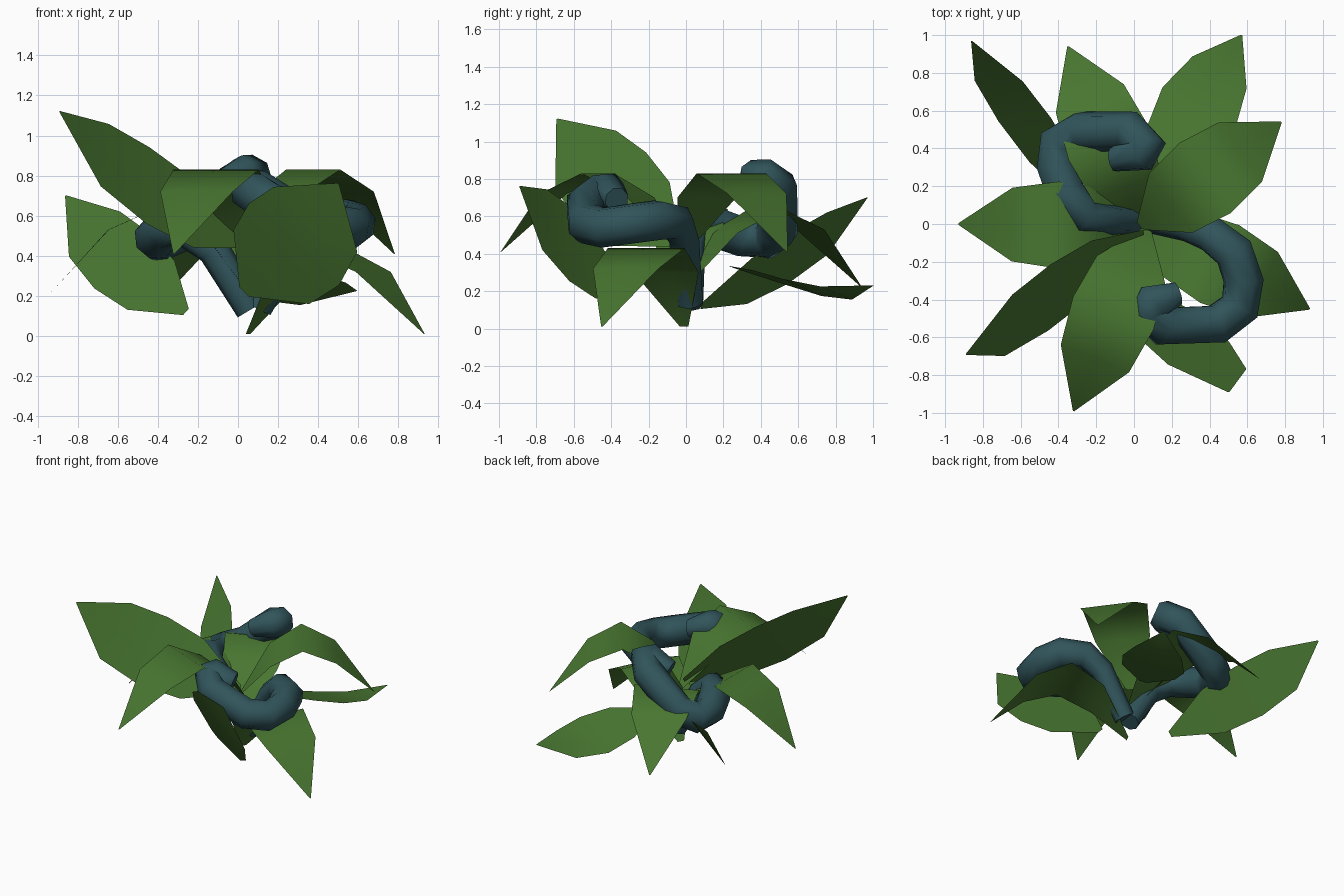
import bpy, math
from mathutils import Vector

if "Cube" in bpy.data.objects:
    bpy.data.objects.remove(bpy.data.objects["Cube"])


def material(name, col):
    m = bpy.data.materials.new(name)
    m.diffuse_color = (*col, 1)
    m.use_nodes = True
    m.node_tree.nodes["Principled BSDF"].inputs["Base Color"].default_value = m.diffuse_color
    return m


GREEN = material("leaf_green", (0.065, 0.18, 0.03))
TEAL = material("stem_teal", (0.03, 0.09, 0.105))

# Leaf shapes: (fraction of length, share of rise, extra height, half width)
DROOP = [(0, 0, 0, 0.025), (0.22, 0, 0.29, 0.195), (0.46, 0, 0.42, 0.23),
         (0.71, 0, 0.31, 0.195), (1, 1, 0, 0.004)]
RISE = [(0, 0, 0, 0.025), (0.29, 0.23, 0, 0.20), (0.53, 0.44, 0, 0.23),
        (0.76, 0.67, 0, 0.20), (1, 1, 0, 0.004)]
SAG = [(0, 0, 0, 0.025), (0.26, 0.55, 0, 0.19), (0.50, 1.1, 0, 0.225),
       (0.74, 1.4, 0, 0.17), (1, 1, 0, 0.004)]


def leaf(name, base, tip, shape, roll_deg=0, wide=1):
    base, tip = Vector(base), Vector(tip)
    run = tip - base
    left = Vector((-run.y, run.x, 0)).normalized()
    mid = [base + Vector((run.x * t, run.y * t, run.z * s + h))
           for t, s, h, w in shape]
    roll = math.radians(roll_deg)
    verts, faces = [], []
    for i, p in enumerate(mid):
        tangent = (mid[min(i + 1, 4)] - mid[max(i - 1, 0)]).normalized()
        across = left * math.cos(roll) - tangent.cross(left) * math.sin(roll)
        if across.z > 0 and roll:
            across = left * math.cos(roll) + tangent.cross(left) * math.sin(roll)
        w = shape[i][3] * wide
        verts += [p + across * w, p, p - across * w]
    for i in range(4):
        for j in range(2):
            a = i * 3 + j
            faces.append((a, a + 3, a + 4, a + 1))
    me = bpy.data.meshes.new(name)
    me.from_pydata(verts, [], faces)
    me.polygons.foreach_set("use_smooth", [True] * len(faces))
    me.materials.append(GREEN)
    bpy.context.collection.objects.link(bpy.data.objects.new(name, me))


# Drooping leaves in three tiers
leaf("lower_leaf_right", (0.05, -0.01, 0.01), (0.93, -0.45, 0.01), DROOP)
leaf("middle_leaf_back", (0.05, -0.01, 0.22), (-0.35, 0.94, 0.22), DROOP)
leaf("middle_leaf_left", (0.05, -0.01, 0.22), (-0.93, 0.0, 0.22), DROOP)
leaf("upper_leaf_right", (0.03, -0.01, 0.41), (0.78, 0.54, 0.41), DROOP)
leaf("upper_leaf_front", (0.07, -0.03, 0.41), (-0.32, -0.99, 0.41), DROOP)
# Rising, rolled leaves
leaf("rising_leaf_back", (-0.26, 0.08, 0.12), (-0.86, 0.97, 0.70), RISE, 52, 0.85)
leaf("rising_leaf_left", (0.05, -0.05, 0.46), (-0.89, -0.69, 1.12), RISE, 57, 1.13)
leaf("rising_leaf_front", (0.03, -0.33, 0.22), (0.50, -0.89, 0.76), RISE, 55, 1.32)
# Sagging leaf
leaf("sagging_leaf_back", (0.12, 0.24, 0.33), (0.57, 1.0, 0.23), SAG, 12)


def tendril(name, pts):
    cu = bpy.data.curves.new(name, "CURVE")
    cu.dimensions = "3D"
    cu.bevel_depth = 0.11
    cu.bevel_resolution = 2
    cu.use_fill_caps = True
    sp = cu.splines.new("POLY")
    sp.points.add(len(pts) - 1)
    for q, (x, y, z, r) in zip(sp.points, pts):
        q.co = (x, y, z, 1)
        q.radius = r
    sp.use_smooth = True
    cu.materials.append(TEAL)
    bpy.context.collection.objects.link(bpy.data.objects.new(name, cu))


# Two curling stems
tendril("back_tendril", [
    (0.06, 0.02, 0.13, 0.65), (-0.12, 0.02, 0.43, 0.75), (-0.26, 0.04, 0.54, 0.85),
    (-0.36, 0.16, 0.54, 1), (-0.41, 0.30, 0.49, 1), (-0.40, 0.43, 0.48, 1),
    (-0.28, 0.49, 0.53, 1), (-0.02, 0.49, 0.75, 1), (0.06, 0.42, 0.80, 1),
    (0.03, 0.37, 0.80, 0.95), (-0.11, 0.34, 0.74, 0.6)])
tendril("front_tendril", [
    (0.10, 0.02, 0.14, 0.65), (0.28, -0.01, 0.47, 0.75), (0.40, -0.05, 0.57, 0.88),
    (0.53, -0.15, 0.58, 1), (0.58, -0.30, 0.56, 1), (0.56, -0.44, 0.54, 1),
    (0.44, -0.53, 0.56, 1), (0.16, -0.54, 0.66, 1), (0.07, -0.46, 0.72, 1),
    (0.10, -0.41, 0.73, 0.95), (0.23, -0.37, 0.69, 0.6)])
